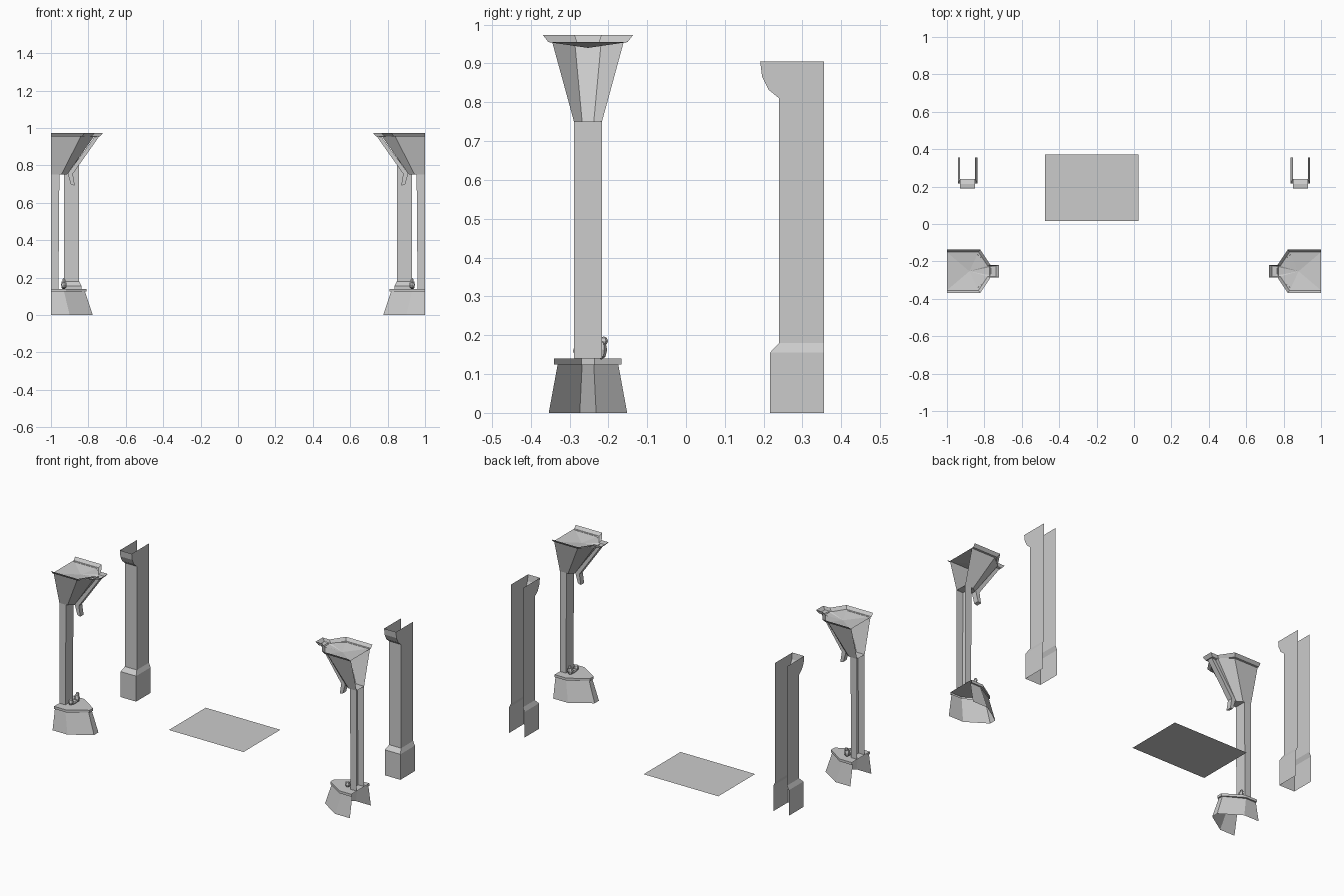
import bpy, bmesh
from mathutils import Matrix

if "Cube" in bpy.data.objects:
    bpy.data.objects.remove(bpy.data.objects["Cube"])

YC = -0.2525  # centre line of the front half columns


def finish(name, bm, smooth=False):
    """Turn the left-hand mesh into an object mirrored across x = 0."""
    bmesh.ops.recalc_face_normals(bm, faces=bm.faces)
    me = bpy.data.meshes.new(name)
    bm.to_mesh(me)
    bm.free()
    ob = bpy.data.objects.new(name, me)
    bpy.context.collection.objects.link(ob)
    mod = ob.modifiers.new("mirror", 'MIRROR')
    mod.use_mirror_merge = False
    return ob


def loft(bm, rings):
    """Skin open strips of points (the wall side stays open)."""
    vs = [[bm.verts.new(p) for p in r] for r in rings]
    for a, b in zip(vs, vs[1:]):
        for i in range(len(a) - 1):
            bm.faces.new((a[i], a[i + 1], b[i + 1], b[i]))
    return vs


def half_plan(z, *pts):
    """Symmetric plan outline given as (x, distance from centre line)."""
    return ([(x, YC - d, z) for x, d in pts]
            + [(x, YC + d, z) for x, d in reversed(pts)])


# Flared base with slab on top
bm = bmesh.new()
v = loft(bm, [
    half_plan(0.0, (-1, .101), (-.90, .101), (-.777, .021)),
    half_plan(.125, (-1, .078), (-.93, .078), (-.818, .015)),
    half_plan(.125, (-1, .087), (-.92, .087), (-.81, .017)),
    half_plan(.14, (-1, .087), (-.92, .087), (-.81, .017)),
])
bm.faces.new(v[-1])
finish("column_base", bm)

# Slim half shaft
bm = bmesh.new()
loft(bm, [half_plan(.14, (-1, .036), (-.96, .036)),
          half_plan(.75, (-1, .036), (-.955, .036))])
finish("column_shaft", bm)

# Flared capital
bm = bmesh.new()
v = loft(bm, [
    half_plan(.75, (-1, .036), (-.945, .036), (-.915, .015)),
    half_plan(.955, (-1, .092), (-.84, .092), (-.77, .034)),
])
bm.faces.new(v[0])
finish("capital", bm)

# Dished top plate with an outward-leaning lip
bm = bmesh.new()
v = loft(bm, [
    half_plan(.955, (-1, .102), (-.832, .102), (-.782, .028), (-.738, .028)),
    half_plan(.973, (-1, .116), (-.822, .116), (-.768, .034), (-.722, .034)),
])
dip = bm.verts.new((-.88, YC, .94))
low = v[0]
for i in range(len(low)):
    bm.faces.new((low[i], low[(i + 1) % len(low)], dip))
finish("capital_top_plate", bm)

# Bracket running under the plate along the capital's inner edge
bm = bmesh.new()
prof = [(-.765, .955), (-.91, .757), (-.893, .697),
        (-.873, .692), (-.883, .755), (-.742, .955)]
f = bm.faces.new([bm.verts.new((x, YC - .016, z)) for x, z in prof])
ext = bmesh.ops.extrude_face_region(bm, geom=[f], use_keep_orig=True)
for e in ext["geom"]:
    if isinstance(e, bmesh.types.BMVert):
        e.co.y += .032
finish("capital_bracket", bm)

# Small lumpy ornament resting on the base slab
bm = bmesh.new()
for y, z, sx, sy, sz in [(-.218, .163, .018, .015, .026),
                         (-.212, .185, .010, .011, .012),
                         (-.276, .160, .015, .015, .019),
                         (-.246, .150, .016, .035, .010)]:
    bmesh.ops.create_uvsphere(
        bm, u_segments=6, v_segments=4, radius=1,
        matrix=Matrix.Translation((-.931, y, z)) @ Matrix.Diagonal((sx, sy, sz, 1)))
finish("base_ornament", bm)

# Rear pilaster: open-backed channel, (front y, height, half width)
bm = bmesh.new()
px, back = -.889, .356
loft(bm, [[(px - w, back, z), (px - w, y, z), (px + w, y, z), (px + w, back, z)]
          for y, z, w in [(.216, 0, .052), (.216, .155, .052), (.24, .18, .04),
                          (.24, .81, .04), (.213, .832, .04),
                          (.196, .866, .04), (.191, .905, .04)]])
finish("rear_pilaster", bm)

# Loose floor panel
bpy.ops.mesh.primitive_plane_add(size=1, location=(-.226, .194, 0))
panel = bpy.context.object
panel.name = "floor_panel"
panel.scale = (.502, .354, 1)
